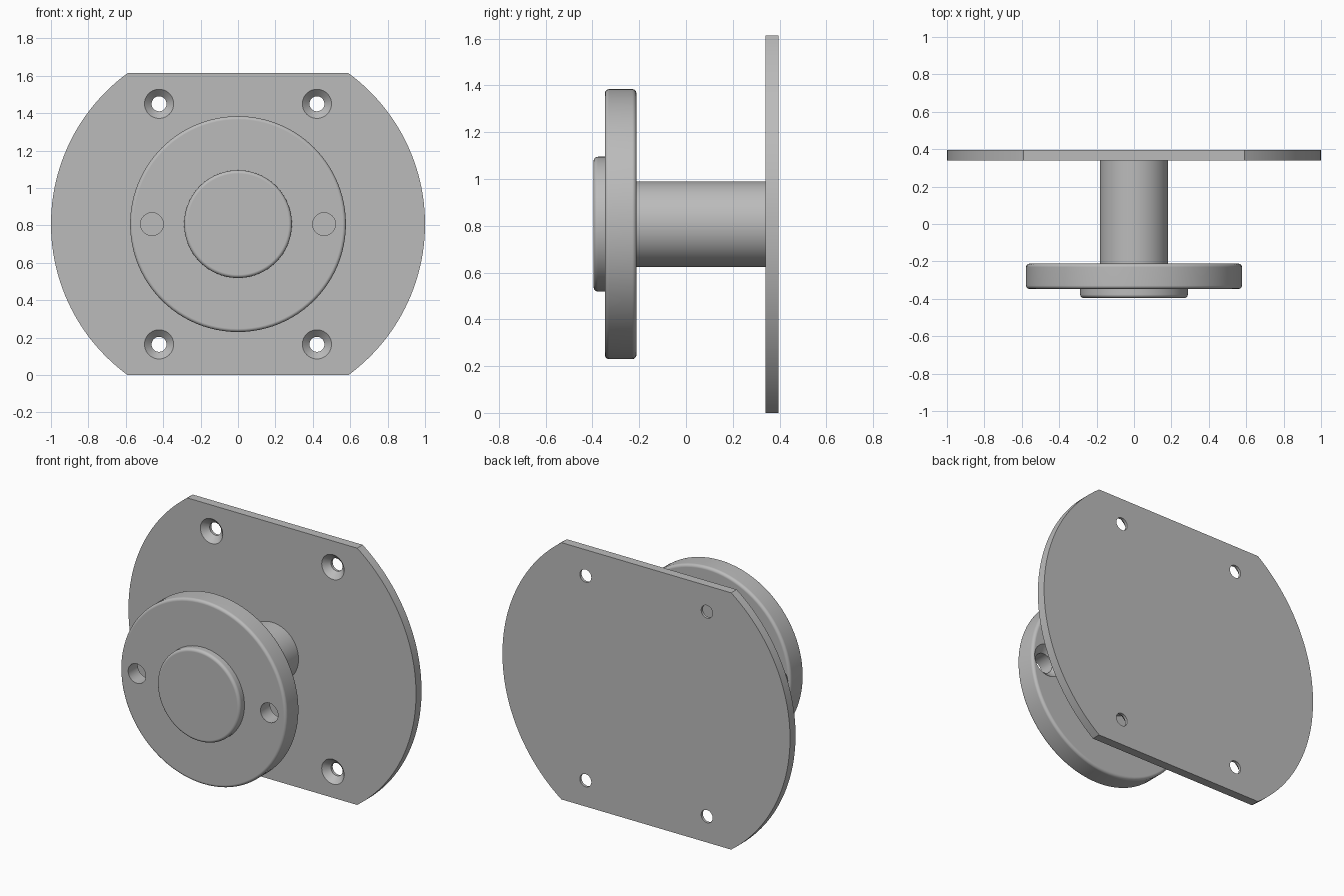
import bpy, bmesh, math
from mathutils import Vector

if "Cube" in bpy.data.objects:
    bpy.data.objects.remove(bpy.data.objects["Cube"], do_unlink=True)

ZC = 0.807            # height of the central axis
SEGMENTS = 96

grey = bpy.data.materials.new("plain grey")
grey.use_nodes = True
grey.diffuse_color = (0.5, 0.5, 0.5, 1)
grey.node_tree.nodes["Principled BSDF"].inputs["Base Color"].default_value = (0.5, 0.5, 0.5, 1)


def make_object(name, bm):
    bmesh.ops.recalc_face_normals(bm, faces=bm.faces)
    mesh = bpy.data.meshes.new(name)
    bm.to_mesh(mesh)
    bm.free()
    mesh.materials.append(grey)
    obj = bpy.data.objects.new(name, mesh)
    bpy.context.collection.objects.link(obj)
    return obj


def lathe(name, profile, x=0.0, z=ZC, segments=SEGMENTS):
    """Closed solid turned around an axis along y; profile is (radius, y)."""
    bm = bmesh.new()
    rings = []
    for r, y in profile:
        angles = [math.tau * i / segments for i in range(segments)]
        rings.append([bm.verts.new((x + r * math.cos(a), y, z + r * math.sin(a))) for a in angles])
    for a, b in zip(rings, rings[1:]):
        for i in range(segments):
            j = (i + 1) % segments
            bm.faces.new((a[i], a[j], b[j], b[i]))
    bm.faces.new(rings[0])
    bm.faces.new(rings[-1])
    return make_object(name, bm)


def fillet(r, y, size, front):
    """Quarter-round points for the rim of a disc, ordered front to back."""
    pts = []
    for i in range(6):
        a = math.pi / 2 * i / 5
        pts.append((r - size + size * math.sin(a),
                    y + size * (1 - math.cos(a)) if front else y - size * (1 - math.cos(a))))
    return pts if front else pts[::-1]


def drill(target, cutters):
    """Cut holes into the target, then discard the cutters."""
    bpy.context.view_layer.objects.active = target
    for cutter in cutters:
        cutter.hide_render = True
        mod = target.modifiers.new("hole", 'BOOLEAN')
        mod.operation = 'DIFFERENCE'
        mod.solver = 'EXACT'
        mod.object = cutter
        bpy.ops.object.modifier_apply(modifier=mod.name)
        bpy.data.objects.remove(cutter, do_unlink=True)


def finish(obj):
    bpy.ops.object.select_all(action='DESELECT')
    obj.select_set(True)
    bpy.context.view_layer.objects.active = obj
    bpy.ops.object.shade_smooth_by_angle(angle=math.radians(30))
    mod = obj.modifiers.new("weighted normals", 'WEIGHTED_NORMAL')
    mod.keep_sharp = True


# Mounting plate: round disc with flat top and bottom
Y_FRONT, Y_BACK = 0.34, 0.395
bm = bmesh.new()
half = math.asin(ZC)
arc = [-half + 2 * half * i / 48 for i in range(49)]
outline = [(math.cos(a), math.sin(a)) for a in arc]
outline += [(-x, z) for x, z in reversed(outline)]
face = bm.faces.new([bm.verts.new((x, Y_FRONT, ZC + z)) for x, z in outline])
extruded = bmesh.ops.extrude_face_region(bm, geom=[face])
bmesh.ops.translate(bm, vec=Vector((0, Y_BACK - Y_FRONT, 0)),
                    verts=[v for v in extruded["geom"] if isinstance(v, bmesh.types.BMVert)])
plate = make_object("mounting_plate", bm)

# Four countersunk screw holes, wide side to the front
screw = [(0.088, Y_FRONT - 0.01), (0.04, Y_FRONT + 0.038), (0.04, Y_BACK + 0.02)]
drill(plate, [lathe("screw_cutter", screw, sx * 0.422, ZC + sz * 0.643, 40)
              for sx in (-1, 1) for sz in (-1, 1)])

# Flange with rounded rims and two holes countersunk from behind
F_FRONT, F_BACK = -0.347, -0.212
flange = lathe("flange", fillet(0.577, F_FRONT, 0.018, True) + fillet(0.577, F_BACK, 0.018, False))
bolt = [(0.061, F_FRONT - 0.02), (0.061, F_BACK - 0.04), (0.111, F_BACK + 0.01)]
drill(flange, [lathe("bolt_cutter", bolt, sx * 0.46, ZC, 40) for sx in (-1, 1)])

# Raised front boss and connecting shaft, each seated slightly into its neighbours
boss = lathe("front_boss", fillet(0.288, -0.395, 0.018, True) + [(0.288, F_FRONT + 0.02)])
shaft = lathe("shaft", [(0.183, F_BACK - 0.02), (0.183, Y_FRONT + 0.02)])

for part in (plate, flange, boss, shaft):
    finish(part)
